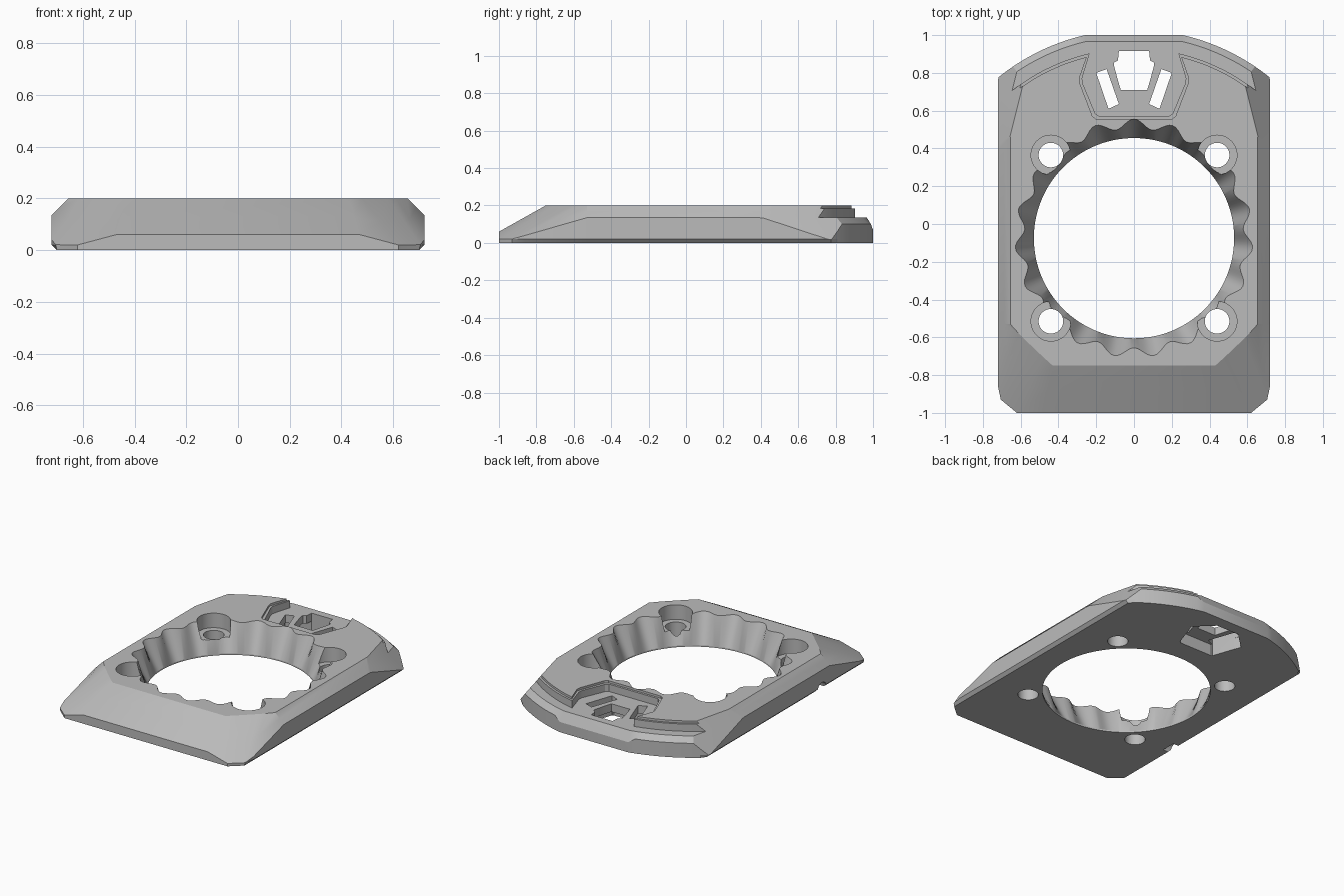
import bpy, bmesh, math
from mathutils import Vector

old = bpy.data.objects.get("Cube")
if old:
    bpy.data.objects.remove(old)

TOP, DECK = 0.2, 0.135          # upper face and lower rear deck heights
ARC_Y, ARC_R = -0.114, 1.144    # centre and radius of the rounded rear edge
BORE_Y, BORE_R = -0.075, 0.53

grey = bpy.data.materials.new("grey_plastic")
grey.use_nodes = True
grey.diffuse_color = (0.5, 0.5, 0.5, 1)
grey.node_tree.nodes["Principled BSDF"].inputs["Base Color"].default_value = (0.5, 0.5, 0.5, 1)


def make_object(name, bm):
    bmesh.ops.recalc_face_normals(bm, faces=bm.faces)
    mesh = bpy.data.meshes.new(name)
    bm.to_mesh(mesh)
    bm.free()
    mesh.materials.append(grey)
    obj = bpy.data.objects.new(name, mesh)
    bpy.context.collection.objects.link(obj)
    return obj


def loft(rings):
    """Closed solid through rings that share one vertex count."""
    bm = bmesh.new()
    loops = [[bm.verts.new(p) for p in ring] for ring in rings]
    n = len(loops[0])
    for a, b in zip(loops, loops[1:]):
        for i in range(n):
            j = (i + 1) % n
            bm.faces.new((a[i], a[j], b[j], b[i]))
    bm.faces.new(loops[0][::-1])
    bm.faces.new(loops[-1])
    return bm


def mirrored(half):
    """Complete a +x half path with its -x reflection."""
    return half + [(-p[0], *p[1:]) for p in reversed(half)]


def arc(radius, x0, x1, steps):
    xs = [x0 + (x1 - x0) * i / steps for i in range(steps + 1)]
    return [(x, ARC_Y + math.sqrt(radius ** 2 - x * x)) for x in xs]


def circle(cx, cy, z, radius, steps=48):
    return [(cx + radius * math.cos(math.tau * i / steps),
             cy + radius * math.sin(math.tau * i / steps), z) for i in range(steps)]


def prism(points, z0, z1):
    return loft([[(x, y, z) for x, y in points] for z in (z0, z1)])


# Plate: bevelled front and sides, arched rear
outer = [(0.47, -1, 0.06), (0.62, -1, 0.02), (0.705, -0.93, 0.021), (0.72, -0.86, 0.04),
         (0.72, -0.53, DECK), (0.72, 0.39, DECK)]
upper = [(0.43, -0.75, TOP), (0.48, -0.705, TOP), (0.58, -0.61, TOP), (0.61, -0.58, TOP),
         (0.655, -0.53, TOP), (0.655, 0.46, TOP)]
middle = [tuple((Vector(a) + Vector(b)) / 2) for a, b in zip(outer, upper)]
lower = [(min(x, 0.70), y, 0) for x, y, z in outer]
side = [(x, y, min(z, 0.02)) for x, y, z in outer]
for x, y in arc(ARC_R, 0.72, 0.26, 10):
    def inset(d, z):
        k = 1 - d / ARC_R
        return (x * k, ARC_Y + (y - ARC_Y) * k, z)
    lower.append((min(x, 0.70), y, 0))
    side.append((x, y, 0.02))
    outer.append((x, y, 0.07 if x < 0.27 else 0.1))
    middle.append(inset(0.034, DECK))
    upper.append(inset(0.05, TOP))
bm = loft([mirrored(r) for r in (lower, side, outer, middle, upper)])

# Slanted planes trimming the rear corners
for s in (1, -1):
    cut = bmesh.ops.bisect_plane(bm, geom=bm.verts[:] + bm.edges[:] + bm.faces[:],
                                 plane_co=(s * 0.655, 0.47, TOP), plane_no=(s * 4, 1, 3.04),
                                 clear_outer=True)
    edges = [e for e in bm.edges if e.is_boundary]
    bmesh.ops.holes_fill(bm, edges=edges, sides=0)
plate = make_object("mounting_plate", bm)

cutters = []


def cutter(name, bm):
    obj = make_object(name, bm)
    obj.hide_render = True
    cutters.append(obj)


# Lower rear deck with a small ledge along its wall
def deck_outline(d):
    half = [(0.8, 1.2)] + arc(ARC_R - 0.1 - d, 0.8, 0.235 + d, 14)
    return mirrored(half + [(0.275 + d, 0.77), (0.27 + d, 0.74), (0.205 + d, 0.585 - d),
                            (0.185 + d, 0.57 - d)])


cutter("deck_cutter", prism(deck_outline(0), DECK, 0.3))
cutter("ledge_cutter", prism(deck_outline(0.015), 0.185, 0.31))

# Bore: round at the bottom, opening into nineteen lobes
LOBES, STEPS = 19, 19 * 12


def lobed(z):
    pts = []
    for i in range(STEPS):
        a = math.tau * i / STEPS + math.pi / 2
        r = 0.605 + 0.025 * math.cos(LOBES * (a - math.pi / 2))
        pts.append((r * math.cos(a), BORE_Y + r * math.sin(a), z))
    return pts


def bore_round(z):
    return [(BORE_R * math.cos(math.tau * i / STEPS + math.pi / 2),
             BORE_Y + BORE_R * math.sin(math.tau * i / STEPS + math.pi / 2), z)
            for i in range(STEPS)]


cutter("bore_cutter", loft([bore_round(-0.1), bore_round(0.01), lobed(TOP), lobed(0.3)]))

# Counterbored screw holes
for x in (-0.44, 0.44):
    for y in (0.365, -0.515):
        cutter("screw_hole_cutter", loft([circle(x, y, -0.1, 0.065), circle(x, y, 0.15, 0.065)]))
        cutter("counterbore_cutter", loft([circle(x, y, 0.1, 0.105), circle(x, y, 0.3, 0.105)]))

# Window openings and the shared recess beneath them
window = mirrored([(0.07, 0.71), (0.085, 0.76), (0.105, 0.835), (0.105, 0.855),
                   (0.085, 0.865), (0.08, 0.915)])
cutter("centre_window_cutter", prism(window, -0.1, 0.3))
for s in (1, -1):
    slot = [(0.2 * s, 0.80), (0.145 * s, 0.82), (0.08 * s, 0.635), (0.135 * s, 0.61)]
    cutter("slot_cutter", prism(slot, -0.12, 0.32))
recess = mirrored([(0.125, 0.605), (0.205, 0.805), (0.085, 0.92)])
cutter("underside_recess_cutter", prism(recess, -0.14, 0.08))

# Cable notch in the bottom edge of one side
notch = [Vector((p[2], p[0], p[1])) for z in (-0.8, -0.66) for p in circle(-0.45, 0, z, 0.05, 24)]
cutter("cable_notch_cutter", loft([notch[:24], notch[24:]]))

# Cut everything, then keep only the finished plate
for c in cutters:
    mod = plate.modifiers.new(c.name, 'BOOLEAN')
    mod.operation = 'DIFFERENCE'
    mod.solver = 'EXACT'
    mod.object = c
bpy.context.view_layer.update()
graph = bpy.context.evaluated_depsgraph_get()
finished = bpy.data.meshes.new_from_object(plate.evaluated_get(graph))
plate.modifiers.clear()
plate.data = finished
for c in cutters:
    bpy.data.objects.remove(c)
finished.materials.clear()
finished.materials.append(grey)

bpy.ops.object.select_all(action='DESELECT')
plate.select_set(True)
bpy.context.view_layer.objects.active = plate
bpy.ops.object.shade_smooth_by_angle(angle=math.radians(20))
